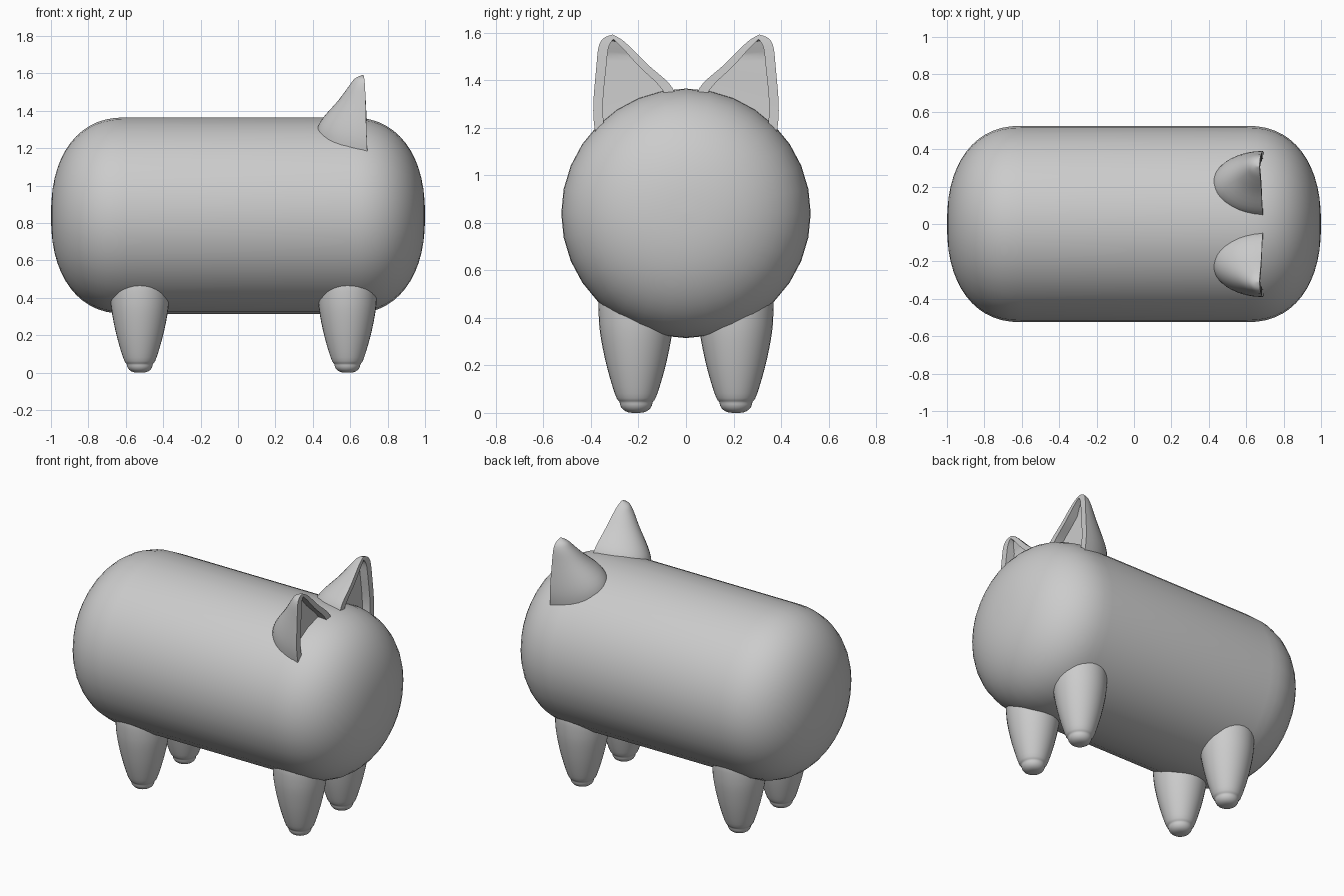
import bpy, bmesh, math
from mathutils import Vector

if "Cube" in bpy.data.objects:
    bpy.data.objects.remove(bpy.data.objects["Cube"])


def finish(bm, name, angle):
    """Turn a bmesh into a smooth-shaded object."""
    bmesh.ops.remove_doubles(bm, verts=bm.verts, dist=0.0003)
    bmesh.ops.recalc_face_normals(bm, faces=bm.faces)
    mesh = bpy.data.meshes.new(name)
    bm.to_mesh(mesh)
    bm.free()
    ob = bpy.data.objects.new(name, mesh)
    bpy.context.collection.objects.link(ob)
    bpy.ops.object.select_all(action='DESELECT')
    ob.select_set(True)
    bpy.context.view_layer.objects.active = ob
    bpy.ops.object.shade_smooth_by_angle(angle=math.radians(angle))
    return ob


def loft(name, rings, angle=40):
    """Skin a list of closed rings and cap both ends."""
    bm = bmesh.new()
    loops = [[bm.verts.new(p) for p in ring] for ring in rings]
    n = len(loops[0])
    for a, b in zip(loops, loops[1:]):
        for i in range(n):
            j = (i + 1) % n
            bm.faces.new((a[i], a[j], b[j], b[i]))
    bm.faces.new(loops[0])
    bm.faces.new(loops[-1])
    return finish(bm, name, angle)


def smooth_path(pts, steps=4):
    """Catmull-Rom interpolation through tuples of any length."""
    out = []
    for i in range(len(pts) - 1):
        p0, p1, p2, p3 = (pts[max(0, min(len(pts) - 1, i + k))] for k in (-1, 0, 1, 2))
        for s in range(steps):
            t = s / steps
            out.append(tuple(0.5 * (2 * b + (c - a) * t + (2 * a - 5 * b + 4 * c - d) * t * t
                                    + (3 * b - a - 3 * c + d) * t ** 3)
                             for a, b, c, d in zip(p0, p1, p2, p3)))
    out.append(tuple(pts[-1]))
    return out


# Body: barrel along x with superelliptic rounded ends
R, CZ, SEG = 0.525, 0.84, 32
end = []
for i in range(15):
    a = max(math.pi / 2 * i / 14, 0.004)
    end.append((0.6 + 0.4 * math.cos(a) ** (2 / 2.3), R * math.sin(a) ** (2 / 2.3)))
profile = [(-x, r) for x, r in end] + end[::-1]
loft("body", [[(x, r * math.cos(2 * math.pi * k / SEG), CZ + r * math.sin(2 * math.pi * k / SEG))
               for k in range(SEG)] for x, r in profile], 60)

# Legs: tapered turned shape with a small foot groove
leg_profile = [(0.012, 0), (0.035, 0.003), (0.055, 0.014), (0.066, 0.03), (0.069, 0.043),
               (0.073, 0.05), (0.082, 0.062), (0.099, 0.11), (0.122, 0.19), (0.14, 0.27),
               (0.152, 0.34), (0.157, 0.4), (0.157, 0.47), (0.14, 0.54)]
leg_profile = smooth_path(leg_profile, 2)
for lx, end_name in ((0.585, "front"), (-0.525, "rear")):
    for side, side_name in ((1, "left"), (-1, "right")):
        loft(f"{end_name}_{side_name}_leg",
             [[(lx + r * math.cos(2 * math.pi * k / SEG),
                side * 0.21 + r * math.sin(2 * math.pi * k / SEG), z)
               for k in range(SEG)] for r, z in leg_profile], 50)

# Ears: half cones with a recessed front face
# each level: outer edge y, z, inner edge y, z, depth to the back
ear_levels = smooth_path([
    (0.36, 1.08, 0.05, 1.24, 0.28),
    (0.385, 1.2, 0.04, 1.32, 0.275),
    (0.39, 1.3, 0.07, 1.385, 0.245),
    (0.378, 1.45, 0.16, 1.465, 0.145),
    (0.368, 1.54, 0.22, 1.525, 0.085),
    (0.347, 1.577, 0.265, 1.567, 0.05),
    (0.31, 1.592, 0.305, 1.591, 0.006)])
for side, side_name in ((1, "left"), (-1, "right")):
    rings = []
    for i, (oy, oz, iy, iz, depth) in enumerate(ear_levels):
        fx = 0.695 - 0.025 * i / (len(ear_levels) - 1)
        c = Vector((fx, (oy + iy) / 2, (oz + iz) / 2))
        u = Vector((0, (oy - iy) / 2, (oz - iz) / 2))
        k = max(0.02, 1 - 0.042 / max(u.length, 0.001))
        rec = min(0.055, depth * 0.5) if k > 0.02 else 0
        ring = [c + u * math.cos(math.pi * s / 18) - Vector((depth * math.sin(math.pi * s / 18), 0, 0))
                for s in range(19)]
        ring += [c + u * s - Vector((d, 0, 0)) for s, d in ((-k, 0), (-k, rec), (k, rec), (k, 0))]
        rings.append([(p.x, side * p.y, p.z) for p in ring])
    loft(side_name + "_ear", rings, 40)
